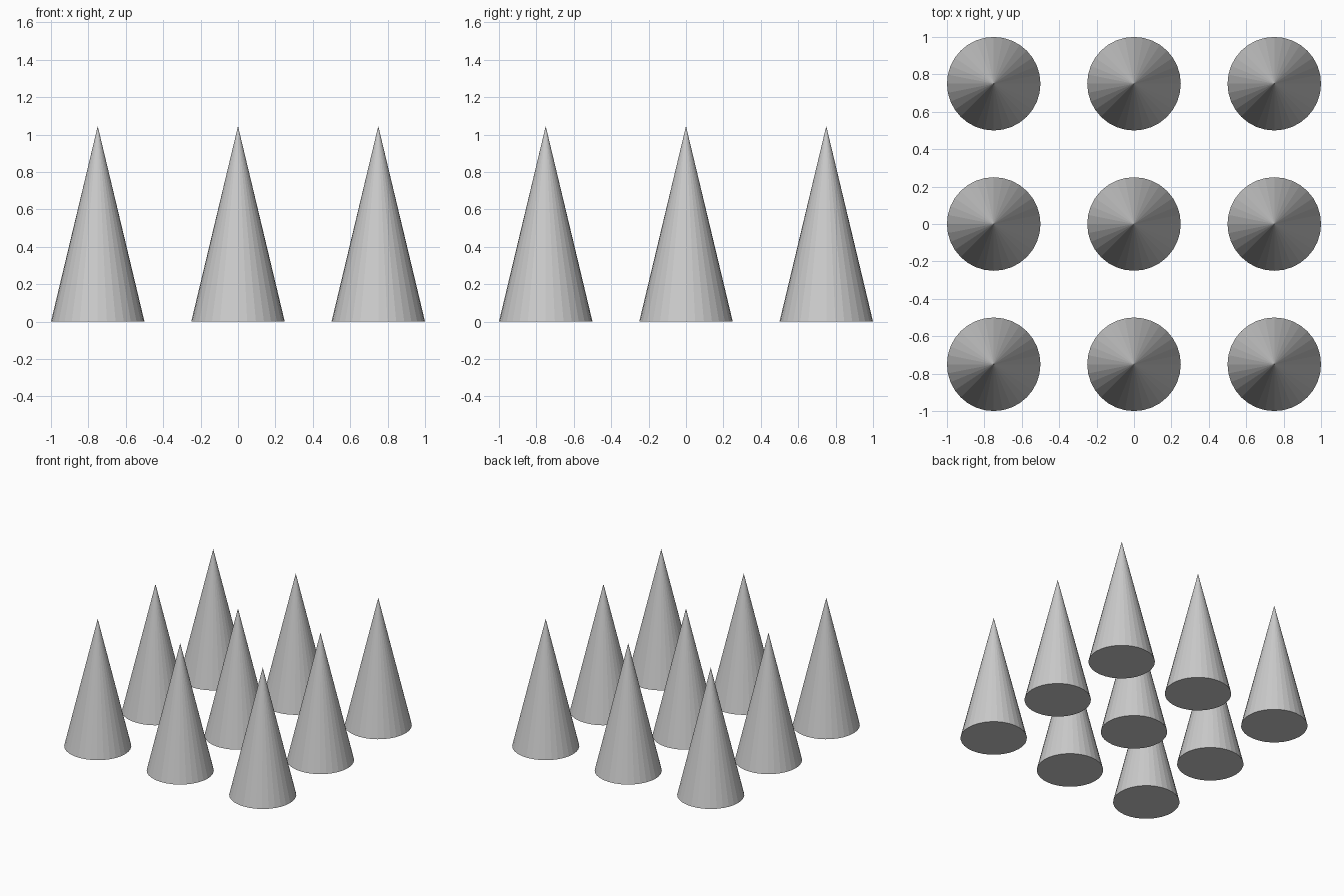
import bpy

if "Cube" in bpy.data.objects:
    bpy.data.objects.remove(bpy.data.objects["Cube"])

SPACING = 0.75
RADIUS = 0.25
HEIGHT = 1.045

# 3 x 3 grid of flat-shaded cones standing on the ground
for row in range(3):
    for col in range(3):
        bpy.ops.mesh.primitive_cone_add(
            vertices=32, radius1=RADIUS, radius2=0, depth=HEIGHT,
            location=((col - 1) * SPACING, (row - 1) * SPACING, HEIGHT / 2))
        bpy.context.object.name = f"cone_row{row + 1}_col{col + 1}"
